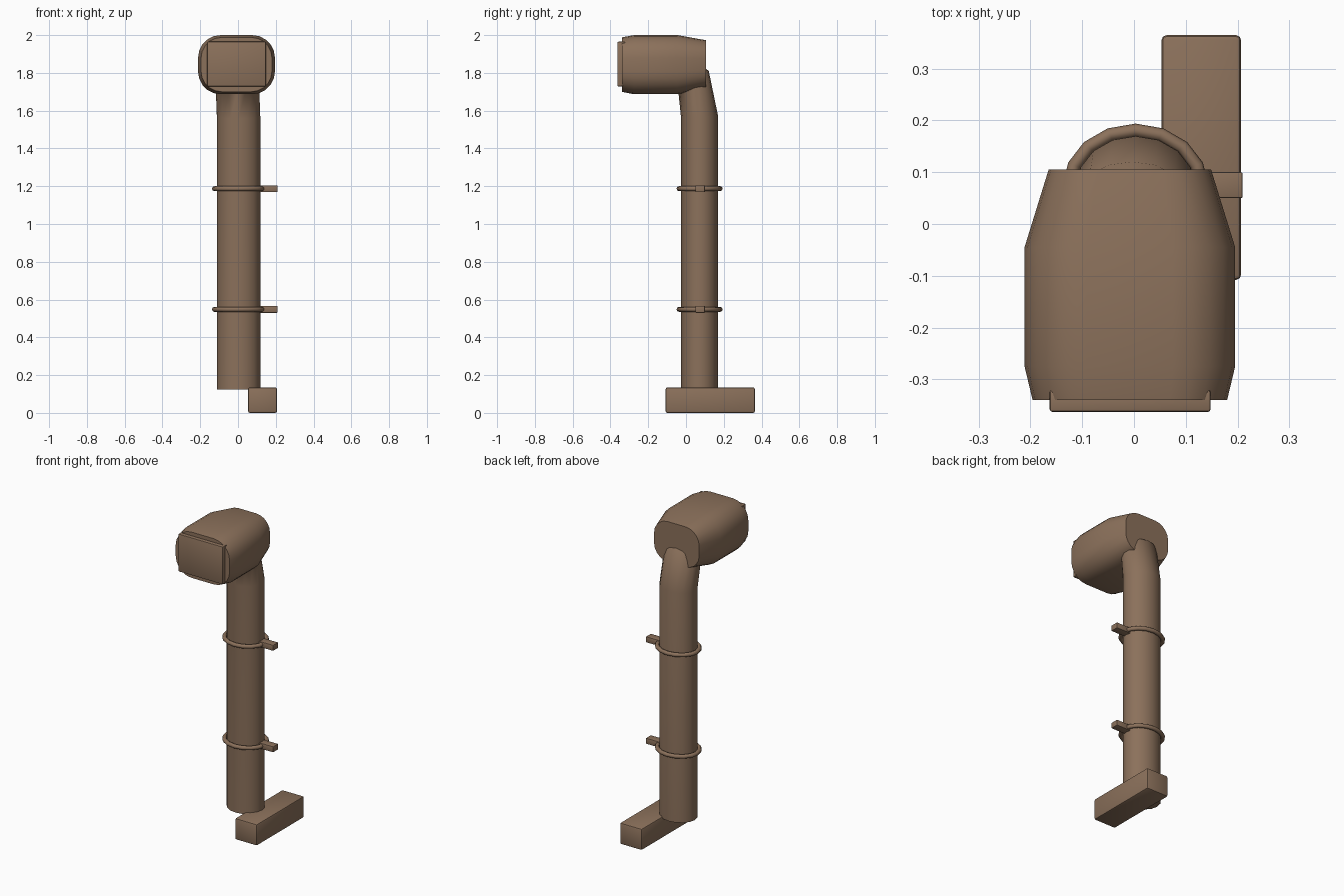
import bpy, bmesh, math
from mathutils import Vector

if "Cube" in bpy.data.objects:
    bpy.data.objects.remove(bpy.data.objects["Cube"])

brown = bpy.data.materials.new("brown")
brown.diffuse_color = (0.26, 0.165, 0.105, 1)
brown.use_nodes = True
brown.node_tree.nodes["Principled BSDF"].inputs["Base Color"].default_value = brown.diffuse_color


def finish(name, bm, smooth=None):
    bmesh.ops.recalc_face_normals(bm, faces=bm.faces)
    me = bpy.data.meshes.new(name)
    bm.to_mesh(me)
    bm.free()
    me.materials.append(brown)
    ob = bpy.data.objects.new(name, me)
    bpy.context.collection.objects.link(ob)
    if smooth:
        bpy.ops.object.select_all(action='DESELECT')
        ob.select_set(True)
        bpy.context.view_layer.objects.active = ob
        bpy.ops.object.shade_smooth_by_angle(angle=math.radians(smooth))
    return ob


def box(name, lo, hi, bevel):
    bm = bmesh.new()
    bmesh.ops.create_cube(bm, size=1)
    for v in bm.verts:
        v.co = [(a + b) / 2 + c * (b - a) for a, b, c in zip(lo, hi, v.co)]
    bmesh.ops.bevel(bm, geom=bm.edges[:], offset=bevel, segments=2,
                    profile=0.5, affect='EDGES')
    return finish(name, bm, 40)


def loft(name, sections, smooth=40):
    """Skin a list of equal-length point loops and cap both ends."""
    bm = bmesh.new()
    rings = [[bm.verts.new(p) for p in s] for s in sections]
    n = len(rings[0])
    for a, b in zip(rings, rings[1:]):
        for i in range(n):
            j = (i + 1) % n
            bm.faces.new((a[i], a[j], b[j], b[i]))
    bm.faces.new(rings[0])
    bm.faces.new(rings[-1])
    return finish(name, bm, smooth)


# Bent pipe: centre and forward tilt (degrees) of each oval section
def oval(c, tilt, rx=0.115, ry=0.098, n=16):
    t = math.radians(tilt)
    pts = []
    for i in range(n):
        a = math.tau * i / n
        d = ry * math.sin(a)
        pts.append(Vector(c) + Vector((rx * math.cos(a), d * math.cos(t), d * math.sin(t))))
    return pts


loft("pipe", [oval((0.003, 0.072, 0.125), 0),
              oval((0.003, 0.072, 1.565), 4),
              oval((-0.004, 0.04, 1.755), 35),
              oval((-0.006, -0.08, 1.83), 60)], 50)


# Rounded head, narrowing at both ends
def rounded(y, hw, z0, z1, r, seg=5):
    cx, cz, hh = -0.008, (z0 + z1) / 2, (z1 - z0) / 2
    pts = []
    for q, (sx, sz) in enumerate([(1, 1), (-1, 1), (-1, -1), (1, -1)]):
        for k in range(seg + 1):
            a = math.pi / 2 * (q + k / seg)
            pts.append((cx + sx * (hw - r) + r * math.cos(a), y,
                        cz + sz * (hh - r) + r * math.sin(a)))
    return pts


loft("head", [rounded(-0.34, 0.188, 1.70, 1.988, 0.11),
              rounded(-0.275, 0.2035, 1.687, 2.0, 0.12),
              rounded(-0.045, 0.2035, 1.687, 2.0, 0.12),
              rounded(0.105, 0.157, 1.72, 1.973, 0.095)], 35)
box("face_plate", (-0.163, -0.363, 1.728), (0.148, -0.32, 1.965), 0.005)

# Clamp rings with side tabs
for k, z in enumerate((0.548, 1.187), 1):
    bm = bmesh.new()
    n, m, r = 16, 8, 0.013
    grid = []
    for i in range(n):
        a = math.tau * i / n
        grid.append([])
        for j in range(m):
            b = math.tau * j / m
            grid[-1].append(bm.verts.new((
                0.003 + (0.128 + r * math.cos(b)) * math.cos(a),
                0.072 + (0.109 + r * math.cos(b)) * math.sin(a),
                z + r * math.sin(b))))
    for i in range(n):
        for j in range(m):
            i2, j2 = (i + 1) % n, (j + 1) % m
            bm.faces.new((grid[i][j], grid[i2][j], grid[i2][j2], grid[i][j2]))
    finish(f"clamp_ring_{k}", bm, 60)
    box(f"clamp_tab_{k}", (0.11, 0.05, z - 0.018), (0.21, 0.10, z + 0.018), 0.003)

# Foot block
box("foot_block", (0.053, -0.108, 0), (0.207, 0.365, 0.135), 0.01)
